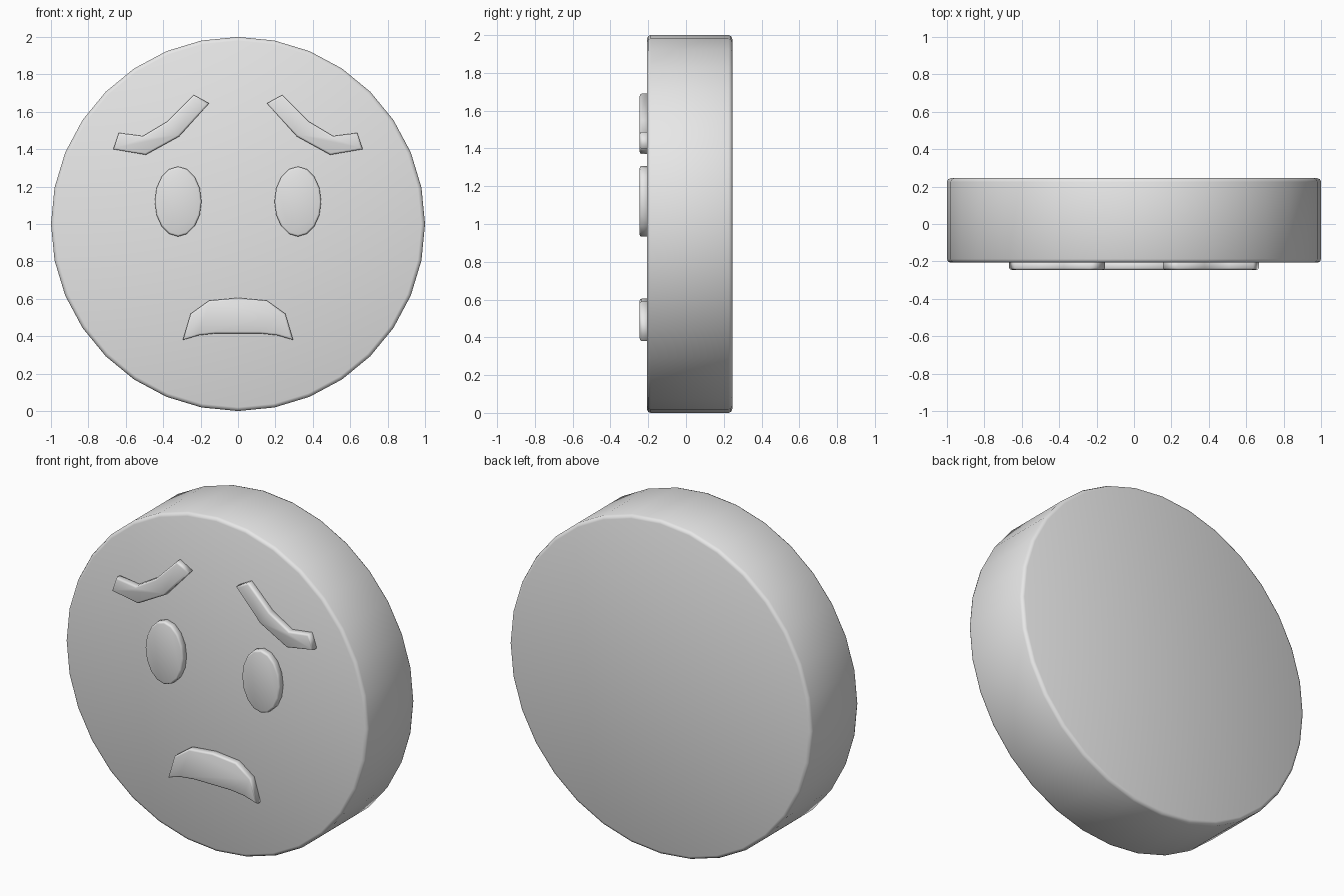
import bpy
import bmesh
from math import cos, sin, tau

cube = bpy.data.objects.get("Cube")
if cube:
    bpy.data.objects.remove(cube, do_unlink=True)

# Single flat colour
grey = bpy.data.materials.new("light_grey")
grey.use_nodes = True
grey.diffuse_color = (0.8, 0.8, 0.8, 1)
grey.node_tree.nodes["Principled BSDF"].inputs["Base Color"].default_value = (0.8, 0.8, 0.8, 1)


def ellipse(cx, cz, rx, rz, sides):
    return [(cx + rx * sin(tau * i / sides), cz + rz * cos(tau * i / sides)) for i in range(sides)]


def slab(name, outline, front, back, bevel, round_back=False):
    """Extrude an x-z outline from front to back and round its rim."""
    bm = bmesh.new()
    face = bm.faces.new([bm.verts.new((x, front, z)) for x, z in outline])
    ext = bmesh.ops.extrude_face_region(bm, geom=[face], use_keep_orig=True)
    for v in ext["geom"]:
        if isinstance(v, bmesh.types.BMVert):
            v.co.y = back
    bmesh.ops.recalc_face_normals(bm, faces=bm.faces)

    def on_plane(edge, y):
        return all(abs(v.co.y - y) < 1e-5 for v in edge.verts)

    rim = [e for e in bm.edges if on_plane(e, front) or (round_back and on_plane(e, back))]
    bmesh.ops.bevel(bm, geom=rim, offset=bevel, segments=2, profile=0.5, affect='EDGES')
    for f in bm.faces:
        f.smooth = True
    mesh = bpy.data.meshes.new(name)
    bm.to_mesh(mesh)
    bm.free()
    mesh.materials.append(grey)
    obj = bpy.data.objects.new(name, mesh)
    bpy.context.collection.objects.link(obj)
    return obj


FACE, RAISED, EMBEDDED = -0.207, -0.245, -0.19

# Thick round head
slab("head_disc", ellipse(0, 1, 1, 1, 32), FACE, 0.245, 0.02, round_back=True)

# Eyes and sloping eyebrows, one per side
brow = [(0.155, 1.645), (0.237, 1.69), (0.378, 1.548), (0.508, 1.47),
        (0.637, 1.487), (0.667, 1.4), (0.493, 1.37), (0.315, 1.468)]
for side, s in (("left", 1), ("right", -1)):
    slab(side + "_eye", ellipse(s * 0.32, 1.12, 0.125, 0.187, 16), RAISED, EMBEDDED, 0.01)
    slab(side + "_eyebrow", [(s * x, z) for x, z in brow], RAISED, EMBEDDED, 0.01)

# Downturned mouth, mirrored from its left half
half = [(0.155, 0.59), (0.253, 0.52), (0.295, 0.38), (0.21, 0.405), (0.12, 0.415)]
mouth = [(0, 0.605)] + half + [(-x, z) for x, z in reversed(half)]
slab("mouth", mouth, RAISED, EMBEDDED, 0.01)
